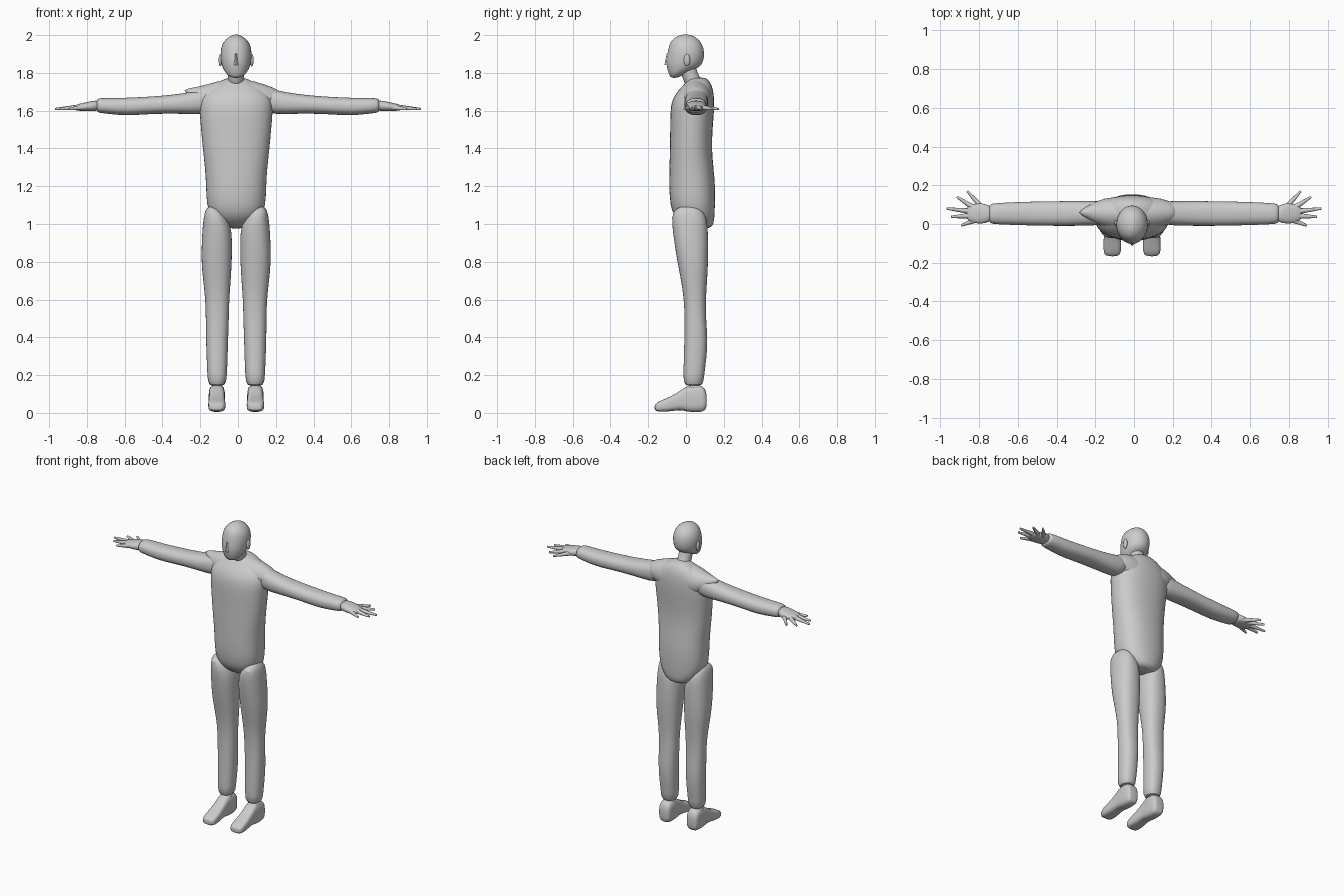
import bpy, bmesh, math
from mathutils import Vector

CX = -0.01  # body centre line


def finish(name, bm, smooth=1, angle=50):
    bmesh.ops.recalc_face_normals(bm, faces=bm.faces[:])
    me = bpy.data.meshes.new(name)
    bm.to_mesh(me)
    bm.free()
    ob = bpy.data.objects.new(name, me)
    bpy.context.collection.objects.link(ob)
    if smooth:
        ob.modifiers.new("smooth", 'SUBSURF').levels = smooth
        ob.modifiers["smooth"].render_levels = smooth
    bpy.ops.object.select_all(action='DESELECT')
    bpy.context.view_layer.objects.active = ob
    ob.select_set(True)
    bpy.ops.object.shade_smooth_by_angle(angle=math.radians(angle))
    return ob


def loft(name, axis, rows, power=2.3, sides=24, angle=50):
    """Rows: position on axis, then min and max on each of the two other axes."""
    bm = bmesh.new()
    others = [i for i in range(3) if i != axis]
    rings = []
    for p, a0, a1, b0, b1 in rows:
        ring = []
        for k in range(sides):
            t = 2 * math.pi * k / sides
            c, s = math.cos(t), math.sin(t)
            co = [0, 0, 0]
            co[axis] = p
            co[others[0]] = (a0 + a1) / 2 + (a1 - a0) / 2 * math.copysign(abs(c) ** (2 / power), c)
            co[others[1]] = (b0 + b1) / 2 + (b1 - b0) / 2 * math.copysign(abs(s) ** (2 / power), s)
            ring.append(bm.verts.new(co))
        rings.append(ring)
    for r0, r1 in zip(rings, rings[1:]):
        for k in range(sides):
            j = (k + 1) % sides
            bm.faces.new((r0[k], r0[j], r1[j], r1[k]))
    bm.faces.new(rings[0])
    bm.faces.new(rings[-1])
    return finish(name, bm, 1, angle)


def sym(rows):
    """Rows z, half width, y0, y1 turned into loft rows about the centre line."""
    return [(z, CX - w, CX + w, y0, y1) for z, w, y0, y1 in rows]


# torso
loft("torso", 2, sym([
    (0.975, .06, .03, .13), (1.0, .095, -.02, .147), (1.04, .135, -.065, .152),
    (1.1, .158, -.085, .154), (1.2, .16, -.09, .156), (1.3, .166, -.088, .146),
    (1.4, .178, -.086, .137), (1.5, .187, -.084, .141), (1.6, .196, -.084, .15),
    (1.66, .195, -.075, .15), (1.71, .165, -.04, .145), (1.75, .10, .0, .13),
    (1.778, .04, .025, .105)]))

# shoulders, with the pointed tip on one side
loft("shoulders", 0, [
    (-.285, .055, .065, 1.70, 1.715), (-.2, .0, .12, 1.61, 1.728),
    (-.11, -.035, .145, 1.56, 1.757), (CX, -.03, .13, 1.52, 1.778),
    (.09, -.035, .145, 1.56, 1.757), (.19, .0, .12, 1.61, 1.722),
    (.23, .03, .09, 1.63, 1.70)], 2)

# neck and head
loft("neck", 2, sym([
    (1.72, .045, .0, .10), (1.76, .042, -.012, .085),
    (1.80, .042, -.03, .058), (1.86, .045, -.04, .05)]), 2)
loft("head", 2, sym([
    (1.772, .028, -.082, -.045), (1.80, .057, -.093, .005), (1.83, .073, -.102, .075),
    (1.86, .081, -.106, .094), (1.91, .084, -.097, .099), (1.95, .076, -.09, .088),
    (1.98, .055, -.07, .066), (1.998, .025, -.04, .035), (2.003, .008, -.015, .01)]), 2)

# nose
bm = bmesh.new()
bmesh.ops.create_cone(bm, cap_ends=True, segments=4, radius1=.018, radius2=.006, depth=.06)
for v in bm.verts:
    v.co += Vector((CX, -.096, 1.872))
finish("nose", bm, 0)

for s, side in ((-1, "right"), (1, "left")):
    # ear
    bm = bmesh.new()
    bmesh.ops.create_uvsphere(bm, u_segments=12, v_segments=8, radius=1)
    for v in bm.verts:
        v.co = (CX + s * .083 + v.co.x * .01, .005 + v.co.y * .017, 1.868 + v.co.z * .033)
    finish(side + "_ear", bm, 0)

    # leg
    leg = [(1.095, .11, .15, -.03, .05), (1.065, .07, .168, -.075, .1),
           (1.0, .025, .177, -.075, .116), (.9, .02, .183, -.062, .118),
           (.8, .022, .185, -.046, .118), (.7, .028, .175, -.026, .112),
           (.6, .036, .163, -.011, .105), (.5, .038, .161, -.007, .106),
           (.38, .042, .16, -.009, .116), (.28, .045, .156, -.012, .108),
           (.2, .048, .153, -.014, .096), (.135, .054, .148, -.012, .092)]
    loft(side + "_leg", 2, [(z, CX + s * a, CX + s * b, c, d) for z, a, b, c, d in leg])

    # shoe
    shoe = [(.11, .03, .03, .10), (.10, .038, .012, .13), (.08, .044, .004, .148),
            (.03, .044, .004, .15), (.0, .042, .008, .14), (-.03, .042, .016, .118),
            (-.07, .044, .01, .092), (-.11, .047, .006, .075), (-.145, .045, .006, .06),
            (-.168, .034, .012, .045)]
    foot = CX + s * .102
    loft(side + "_shoe", 1, [(y, foot - w, foot + w, a, b) for y, w, a, b in shoe], 3.2)
    # ankle collar of the shoe and lace panel
    loft(side + "_shoe_collar", 2, [(.09, foot - .04, foot + .04, -.02, .09),
                                    (.15, foot - .046, foot + .046, -.012, .098)])

    # arm and palm
    arm = [(.12, .0, .12, 1.60, 1.73), (.2, -.008, .118, 1.578, 1.708),
           (.3, -.01, .119, 1.584, 1.69), (.42, -.01, .118, 1.584, 1.677),
           (.52, -.008, .116, 1.578, 1.672), (.6, -.006, .114, 1.574, 1.668),
           (.68, -.003, .11, 1.582, 1.667), (.735, .0, .106, 1.588, 1.667),
           (.75, .008, .1, 1.594, 1.66)]
    loft(side + "_arm", 0, [(s * x, *r) for x, *r in arm])
    palm = [(.73, .015, .09, 1.6, 1.655), (.77, .004, .104, 1.597, 1.653),
            (.80, .0, .11, 1.597, 1.645), (.84, .008, .10, 1.599, 1.637),
            (.868, .022, .088, 1.602, 1.628)]
    loft(side + "_palm", 0, [(s * x, *r) for x, *r in palm])

    # fingers: root x, y and tip x, y
    for i, (x0, y0, x1, y1) in enumerate([
            (.79, .09, .862, .17), (.83, .085, .915, .14), (.85, .066, .968, .08),
            (.85, .042, .945, .037), (.82, .02, .893, -.008)]):
        a, b = Vector((s * x0, y0, 1.617)), Vector((s * x1, y1, 1.609))
        d = b - a
        bm = bmesh.new()
        bmesh.ops.create_cone(bm, cap_ends=True, segments=10, radius1=.015,
                              radius2=.006, depth=d.length)
        q = Vector((0, 0, 1)).rotation_difference(d)
        for v in bm.verts:
            v.co = q @ v.co + (a + b) / 2
        finish(f"{side}_finger_{i + 1}", bm, 0)
